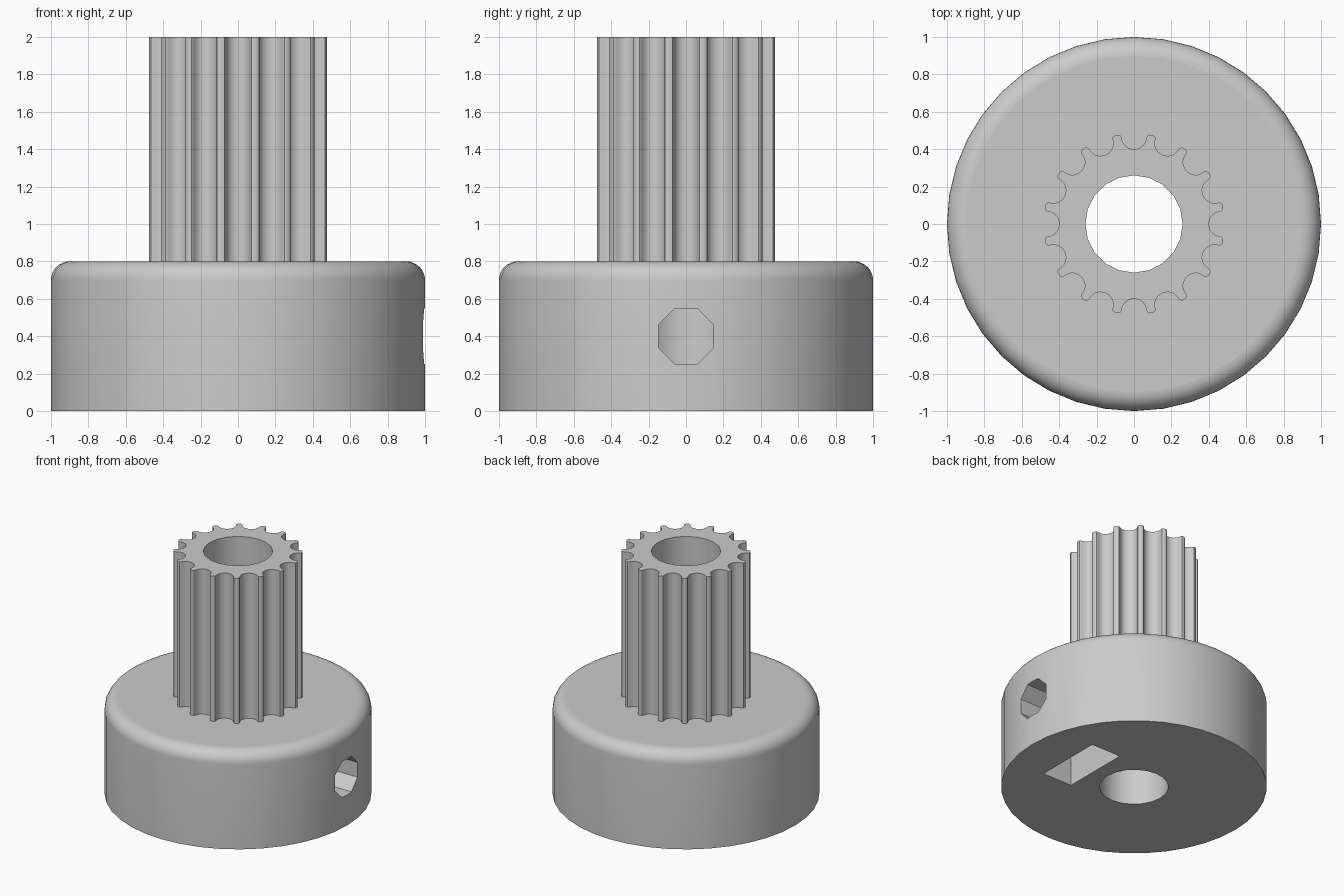
import bpy, bmesh
from math import pi, sin, cos, sqrt
from mathutils import Matrix, Vector

cube = bpy.data.objects.get("Cube")
if cube:
    bpy.data.objects.remove(cube, do_unlink=True)

grey = bpy.data.materials.new("plain_grey")
grey.use_nodes = True
grey.diffuse_color = (0.6, 0.6, 0.6, 1)
grey.node_tree.nodes["Principled BSDF"].inputs["Base Color"].default_value = (0.6, 0.6, 0.6, 1)

# Turns a prism built along z so that it runs along x
ALONG_X = Matrix(((0, 0, 1), (1, 0, 0), (0, 1, 0))).to_4x4()


def ring(sides, radius, turn=0.0):
    return [(radius * cos(2 * pi * i / sides + turn), radius * sin(2 * pi * i / sides + turn))
            for i in range(sides)]


def prism(name, outline, low, high, matrix=None, round_top=0.0):
    """Extrude a flat outline between two heights, optionally rounding the top rim."""
    bm = bmesh.new()
    face = bm.faces.new([bm.verts.new((x, y, low)) for x, y in outline])
    made = bmesh.ops.extrude_face_region(bm, geom=[face], use_keep_orig=True)
    top = [g for g in made["geom"] if isinstance(g, bmesh.types.BMVert)]
    bmesh.ops.translate(bm, verts=top, vec=Vector((0, 0, high - low)))
    bmesh.ops.recalc_face_normals(bm, faces=bm.faces)
    if round_top:
        rim = [e for e in bm.edges if all(v in top for v in e.verts)]
        bmesh.ops.bevel(bm, geom=rim, offset=round_top, segments=8, profile=0.5, affect='EDGES')
    if matrix:
        bm.transform(matrix)
    mesh = bpy.data.meshes.new(name)
    bm.to_mesh(mesh)
    bm.free()
    mesh.materials.append(grey)
    obj = bpy.data.objects.new(name, mesh)
    bpy.context.collection.objects.link(obj)
    return obj


def activate(obj):
    bpy.ops.object.select_all(action='DESELECT')
    obj.select_set(True)
    bpy.context.view_layer.objects.active = obj


def cut(obj, cutters):
    activate(obj)
    for cutter in cutters:
        mod = obj.modifiers.new("cut", 'BOOLEAN')
        mod.operation = 'DIFFERENCE'
        mod.solver = 'EXACT'
        mod.object = cutter
        bpy.ops.object.modifier_apply(modifier=mod.name)


def finish(obj):
    """Smooth the curved walls, keep the level faces flat."""
    activate(obj)
    bpy.ops.object.shade_smooth_by_angle()
    for poly in obj.data.polygons:
        if abs(poly.normal.z) > 0.999:
            poly.use_smooth = False


# Toothed shaft: one rounded groove repeated around the rim
TEETH, RIM = 16, 0.484
half_groove = [(0.0847, 0), (0.0735, 0.0037), (0.0678, 0.0131), (0.0656, 0.0238),
               (0.0621, 0.0343), (0.0572, 0.0444), (0.0512, 0.054), (0.0406, 0.0637),
               (0.0282, 0.0707), (0.0144, 0.075)]
groove = half_groove + [(0, 0.0764)] + [(-x, d) for x, d in reversed(half_groove)]
mouth = sqrt(RIM ** 2 - half_groove[0][0] ** 2)
outline = []
for i in range(TEETH):
    spin = Matrix.Rotation(2 * pi * i / TEETH, 2)
    outline += [tuple(spin @ Vector((x, mouth - d))) for x, d in groove]
toothed_shaft = prism("toothed_shaft", outline, 0.8, 2.0)

# Round hub with a softened top rim
hub = prism("hub", ring(40, 1.0), 0, 0.8, round_top=0.1)

# Cutters: shaft bore, set screw hole, nut slot from below and nut pocket
bore = prism("bore_cutter", ring(20, 0.26), -0.2, 2.2)
screw = prism("screw_cutter", [(y, z + 0.4) for y, z in ring(8, 0.16, pi / 8)], 0, 1.2, ALONG_X)
slot = prism("slot_cutter", [(-0.285, -0.1), (0.285, -0.1), (0.285, 0.4), (-0.285, 0.4)],
             0.38, 0.65, ALONG_X)
pocket = prism("nut_cutter", [(y + 0.025, z + 0.4) for y, z in ring(6, 0.329)],
               0.38, 0.65, ALONG_X)

cut(hub, [bore, slot, pocket, screw])
cut(toothed_shaft, [bore])
for cutter in (bore, screw, slot, pocket):
    bpy.data.objects.remove(cutter, do_unlink=True)

for part in (hub, toothed_shaft):
    finish(part)
